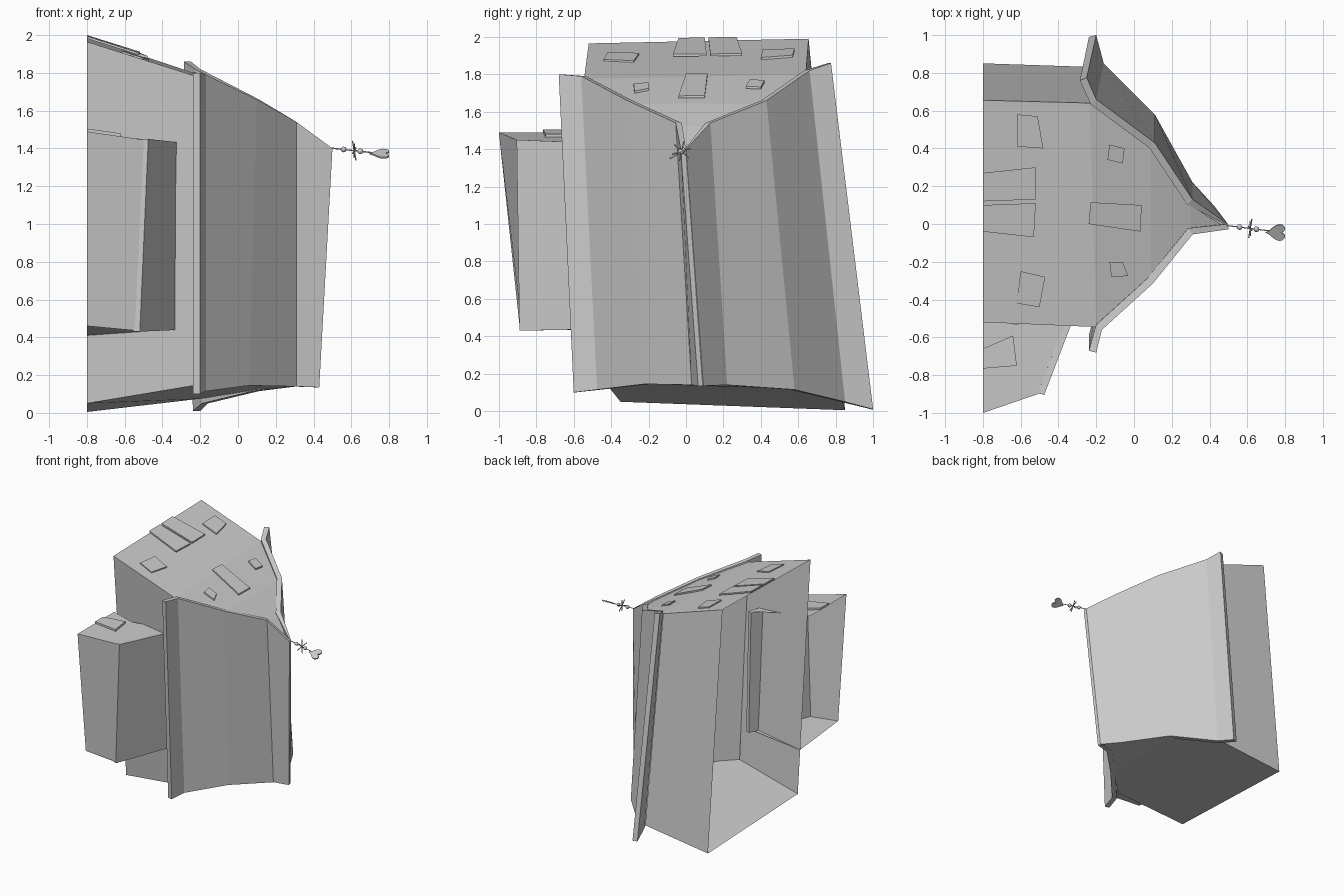
import bpy, bmesh, math
from mathutils import Vector

if "Cube" in bpy.data.objects:
    bpy.data.objects.remove(bpy.data.objects["Cube"])


def make(name, verts, faces):
    me = bpy.data.meshes.new(name)
    me.from_pydata([tuple(v) for v in verts], [], faces)
    bm = bmesh.new()
    bm.from_mesh(me)
    bmesh.ops.recalc_face_normals(bm, faces=bm.faces)
    bm.to_mesh(me)
    bm.free()
    ob = bpy.data.objects.new(name, me)
    bpy.context.collection.objects.link(ob)
    return ob


def prism(name, bottom, top):
    n = len(bottom)
    sides = [(i, (i + 1) % n, n + (i + 1) % n, n + i) for i in range(n)]
    return make(name, bottom + top, [tuple(range(n)), tuple(range(n, 2 * n))] + sides)


def inset_line(pts, t, end=1.0):
    """Offset a polyline sideways in plan by t, scaled by end at the last point."""
    out = []
    for i, p in enumerate(pts):
        a, b = Vector(pts[max(i - 1, 0)]), Vector(pts[min(i + 1, len(pts) - 1)])
        d = (b - a).to_2d().normalized() * t * (end if i == len(pts) - 1 else 1)
        out.append((p[0] - d.y, p[1] + d.x, p[2]))
    return out


def panel(name, top, bot, t, end=1.0):
    """Folded wall panel with thickness between a top and a bottom edge."""
    rings = list(zip(top, inset_line(top, t, end), inset_line(bot, t, end), bot))
    verts = [v for r in rings for v in r]
    faces = [(0, 1, 2, 3), tuple(len(verts) - 4 + k for k in range(4))]
    for i in range(len(rings) - 1):
        for k in range(4):
            j = (k + 1) % 4
            faces.append((4 * i + k, 4 * i + j, 4 * i + 4 + j, 4 * i + 4 + k))
    return make(name, verts, faces)


def strip(name, left, right):
    n = len(left)
    return make(name, left + right,
                [(i, i + 1, n + i + 1, n + i) for i in range(n - 1)])


# folded front facade panels
panel("facade_left",
      [(-.2, -.68, 1.80), (-.17, -.56, 1.79), (.1, -.315, 1.66), (.31, -.055, 1.54), (.5, -.028, 1.40)],
      [(-.2, -.60, .10), (-.17, -.475, .115), (.06, -.22, .145), (.31, .03, .14), (.43, .065, .135)], .04, .7)
panel("facade_right",
      [(-.25, .775, 1.86), (-.2, .66, 1.82), (.11, .43, 1.66), (.31, .13, 1.54), (.497, 0, 1.40)],
      [(-.2, 1.0, .01), (-.16, .85, .05), (.11, .58, .115), (.31, .22, .14), (.427, .093, .135)], -.04, .2)

# hollow main body, open at the cut back end; roof sits just below the facade lip
roof_l = [(-.8, -.52, 1.965), (-.2, -.545, 1.775), (.09, -.285, 1.643), (.30, -.025, 1.52), (.47, -.012, 1.40)]
roof_r = [(-.8, .655, 1.99), (-.235, .64, 1.80), (.09, .40, 1.643), (.30, .10, 1.52), (.47, -.01, 1.40)]
floor_l = [(-.8, -.35, .05), (-.2, -.43, .15), (.05, -.2, .145), (.3, .05, .145), (.42, .08, .135)]
floor_r = [(-.8, .85, .005), (-.2, .83, .075), (.08, .56, .12), (.3, .2, .14), (.42, .082, .135)]
strip("main_roof", roof_l, roof_r)
strip("main_floor", floor_l, floor_r)
strip("side_wall_left", roof_l[:2], floor_l[:2])
strip("side_wall_right", roof_r[:2], floor_r[:2])

# side annex, also open at the back
make("annex_roof", [(-.8, -1, 1.49), (-.495, -.895, 1.445), (-.30, -.42, 1.43), (-.62, -.53, 1.46), (-.8, -.51, 1.49)],
     [(0, 1, 2, 3, 4)])
make("annex_floor", [(-.8, -.89, .46), (-.535, -.88, .435), (-.33, -.41, .44), (-.8, -.38, .41)],
     [(0, 1, 2, 3)])
strip("annex_wall", [(-.8, -1, 1.49), (-.495, -.895, 1.445)], [(-.8, -.89, .46), (-.535, -.875, .435)])
panel("annex_facade", [(-.475, -.905, 1.45), (-.29, -.42, 1.43)],
      [(-.52, -.89, .43), (-.305, -.37, .44)], .035)

# skylight plates lying on the roofs


def roof_z(x, y):
    for a, b in zip(roof_l, roof_l[1:]):
        if x <= b[0]:
            f = (x - a[0]) / (b[0] - a[0])
            return a[2] + .012 + f * (b[2] - a[2]) + .02 * y


plates = {
    "skylight_right": [(-.62, .58), (-.51, .57), (-.48, .40), (-.62, .41)],
    "roof_plate_right": [(-.8, .27), (-.52, .30), (-.52, .13), (-.8, .12)],
    "roof_plate_left": [(-.8, .10), (-.52, .11), (-.53, -.07), (-.8, -.04)],
    "skylight_left": [(-.60, -.25), (-.47, -.28), (-.50, -.44), (-.62, -.42)],
    "small_skylight_right": [(-.13, .42), (-.05, .40), (-.06, .32), (-.14, .34)],
    "center_plate": [(-.23, .115), (.04, .10), (.035, -.04), (-.24, 0)],
    "small_skylight_left": [(-.13, -.20), (-.06, -.20), (-.03, -.275), (-.12, -.28)],
}
for name, quad in plates.items():
    h = .018 if "roof_plate" in name else .006
    prism(name, [(x, y, roof_z(x, y) + h - .012) for x, y in quad],
          [(x, y, min(2, roof_z(x, y) + h)) for x, y in quad])
quad = [(-.8, -.66), (-.64, -.59), (-.62, -.75), (-.8, -.765)]
prism("annex_plate", [(x, y, 1.375 - .14 * x) for x, y in quad],
      [(x, y, 1.393 - .14 * x) for x, y in quad])


# finial: stem, beads, star and heart
def rod(name, a, b, r):
    a, b = Vector(a), Vector(b)
    bpy.ops.mesh.primitive_cylinder_add(vertices=6, radius=r, depth=(b - a).length, location=(a + b) / 2)
    ob = bpy.context.object
    ob.name = name
    ob.rotation_euler = (b - a).to_track_quat('Z', 'Y').to_euler()


root, tip = Vector((.49, -.008, 1.402)), Vector((.73, -.038, 1.376))
axis = (tip - root).normalized()
rod("finial_stem", root, tip, .0035)
for x in (.56, .65):
    p = root + axis * (x - root.x)
    bpy.ops.mesh.primitive_uv_sphere_add(segments=12, ring_count=8, radius=.015, location=p)
    bpy.context.object.name = "finial_bead"
    bpy.ops.object.shade_smooth()
c = root + axis * .127
for k in range(3):
    a = math.pi * k / 3 + .3
    d = Vector((.2 * math.cos(2 * a), math.cos(a), math.sin(a))) * .053
    rod("finial_star_ray", c - d, c + d, .0035)

heart = []
for i in range(24):
    t = 2 * math.pi * i / 24
    w = 16 * math.sin(t) ** 3 / 32
    u = (13 * math.cos(t) - 5 * math.cos(2 * t) - 2 * math.cos(3 * t) - math.cos(4 * t) + 17) / 29
    heart.append(Vector((.695 + .105 * u, -.045 + .085 * w, 1.372 + .045 * w)))
off = Vector((0, -.002, .004))
prism("finial_heart", [p - off for p in heart], [p + off for p in heart])
